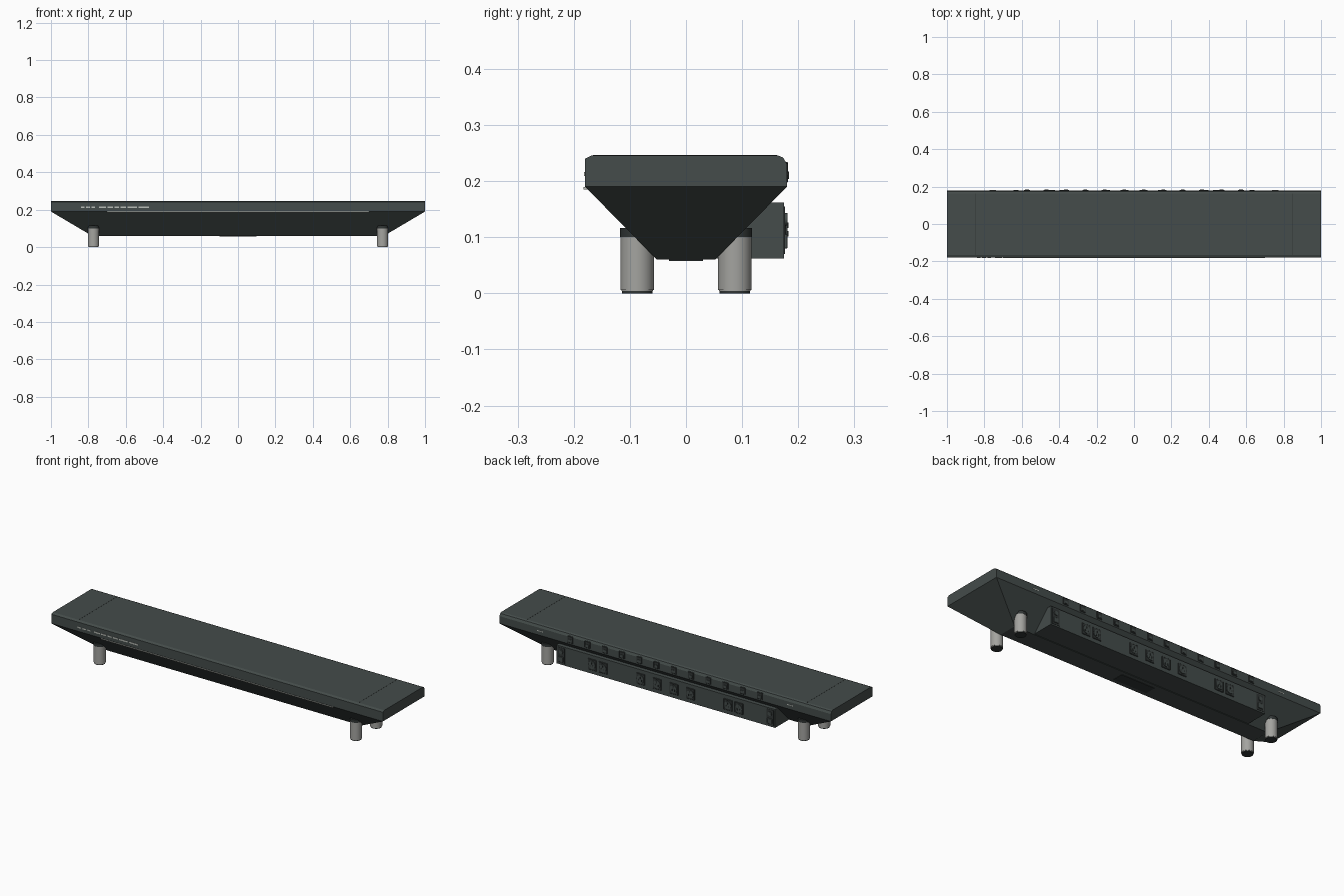
import bpy, bmesh
from math import pi
from mathutils import Matrix

if "Cube" in bpy.data.objects:
    bpy.data.objects.remove(bpy.data.objects["Cube"])


def material(name, r, g, b):
    m = bpy.data.materials.new(name)
    m.use_nodes = True
    m.diffuse_color = (r, g, b, 1)
    m.node_tree.nodes["Principled BSDF"].inputs["Base Color"].default_value = (r, g, b, 1)
    return m


CASE = material("charcoal casing", 0.058, 0.072, 0.069)
DARK = material("dark trim", 0.03, 0.036, 0.035)
METAL = material("brushed metal", 0.37, 0.37, 0.35)
PALE = material("pale marking", 0.5, 0.52, 0.48)


def finish(bm, name, mat, smooth=False):
    bmesh.ops.recalc_face_normals(bm, faces=bm.faces)
    mesh = bpy.data.meshes.new(name)
    bm.to_mesh(mesh)
    bm.free()
    obj = bpy.data.objects.new(name, mesh)
    bpy.context.collection.objects.link(obj)
    mesh.materials.append(mat)
    if smooth:
        bpy.ops.object.select_all(action='DESELECT')
        obj.select_set(True)
        bpy.context.view_layer.objects.active = obj
        bpy.ops.object.shade_smooth_by_angle(angle=0.6)
    return obj


def box(name, mat, x, y, z, bevel=0):
    """Box from (low, high) pairs."""
    bm = bmesh.new()
    spans = (x, y, z)
    centre = [(a + b) / 2 for a, b in spans]
    size = [b - a for a, b in spans]
    bmesh.ops.create_cube(bm, size=1, matrix=Matrix.Translation(centre) @ Matrix.Diagonal((*size, 1)))
    if bevel:
        bmesh.ops.bevel(bm, geom=bm.edges[:], offset=bevel, segments=1, affect='EDGES')
    return finish(bm, name, mat)


def cylinder(name, mat, r, centre, depth, along_y=False, sides=32, bevel=0):
    bm = bmesh.new()
    turn = Matrix.Rotation(pi / 2, 4, 'X') if along_y else Matrix()
    bmesh.ops.create_cone(bm, cap_ends=True, segments=sides, radius1=r, radius2=r,
                          depth=depth, matrix=Matrix.Translation(centre) @ turn)
    if bevel:
        rims = [e for e in bm.edges if any(len(f.verts) > 4 for f in e.link_faces)]
        bmesh.ops.bevel(bm, geom=rims, offset=bevel, segments=2, affect='EDGES')
    return finish(bm, name, mat, True)


# Upper casing: chamfered profile swept along x
profile = [(-0.18, 0.19), (-0.18, 0.24), (-0.167, 0.246),
           (0.163, 0.246), (0.173, 0.242), (0.18, 0.23), (0.18, 0.19)]
bm = bmesh.new()
face = bm.faces.new([bm.verts.new((-1, y, z)) for y, z in profile])
sweep = bmesh.ops.extrude_face_region(bm, geom=[face])
bmesh.ops.translate(bm, vec=(2, 0, 0),
                    verts=[v for v in sweep["geom"] if isinstance(v, bmesh.types.BMVert)])
finish(bm, "upper_casing", CASE)

# Tapered underside
bm = bmesh.new()
bmesh.ops.create_cube(bm, size=2)
for v in bm.verts:
    top = v.co.z > 0
    v.co.x *= 1 if top else 0.78
    v.co.y *= 0.18 if top else 0.052
    v.co.z = 0.19 if top else 0.06
finish(bm, "tapered_underside", CASE)

# Top panel seams and front light strip
for s, side in ((-1, "right"), (1, "left")):
    box("top_seam_" + side, DARK, (s * 0.845 - 0.0015, s * 0.845 + 0.0015),
        (-0.166, 0.162), (0.2455, 0.2465))
box("front_light_strip", PALE, (-0.7, 0.7), (-0.183, -0.175), (0.185, 0.189))

# Abstract front markings
x = -0.84
for i, width in enumerate((0.02, 0.022, 0.018, 0.035, 0.03, 0.025, 0.03, 0.05, 0.055)):
    box("front_marking_%d" % i, PALE, (x, x + width), (-0.1815, -0.179), (0.209, 0.216))
    x += width + (0.022 if i == 2 else 0.008)

# Feet with dark collars and pads
for sx, side in ((-1, "right"), (1, "left")):
    for sy, end in ((-1, "front"), (1, "back")):
        px, py = sx * 0.773, sy * 0.087
        tag = end + "_" + side
        cylinder("foot_" + tag, METAL, 0.03, (px, py, 0.053), 0.098, bevel=0.002)
        cylinder("foot_collar_" + tag, DARK, 0.0305, (px, py, 0.108), 0.016)
        cylinder("foot_pad_" + tag, DARK, 0.0275, (px, py, 0.003), 0.006)

# Rear socket housing
box("rear_housing", CASE, (-0.66, 0.66), (0.03, 0.175), (0.062, 0.162))


def socket(x, tag):
    z = 0.112
    box("socket_plate_" + tag, DARK, (x - 0.026, x + 0.026), (0.172, 0.178),
        (z - 0.03, z + 0.03), 0.002)
    cylinder("socket_face_" + tag, CASE, 0.021, (x, 0.178, z), 0.006, True, 24)
    for dx, dz in ((-0.008, -0.006), (0.008, -0.006), (0, 0.009)):
        box("socket_pin_" + tag, DARK, (x + dx - 0.002, x + dx + 0.002),
            (0.178, 0.183), (z + dz - 0.005, z + dz + 0.005))


for i, x in enumerate((-0.443, -0.377, -0.15, -0.05, 0.05, 0.15, 0.377, 0.443)):
    socket(x, str(i))

# End plates on the housing, each with a small inlet and switch
for s, side in ((-1, "right"), (1, "left")):
    x = s * 0.63
    box("end_plate_" + side, DARK, (x - 0.022, x + 0.022), (0.173, 0.1765), (0.07, 0.155))
    box("end_inlet_" + side, CASE, (x - 0.014, x + 0.014), (0.174, 0.181), (0.08, 0.106), 0.001)
    cylinder("end_switch_" + side, CASE, 0.011, (x, 0.178, 0.132), 0.006, True, 20)
    box("rear_marking_" + side, PALE, (s * 0.755 - 0.018, s * 0.755 + 0.018),
        (0.179, 0.181), (0.211, 0.215))

# Row of small ports along the upper casing
for i in range(12):
    x = (i - 5.5) * 0.104
    box("port_frame_%d" % i, DARK, (x - 0.017, x + 0.017), (0.172, 0.182), (0.197, 0.234), 0.002)
    box("port_tongue_%d" % i, CASE, (x - 0.01, x + 0.01), (0.178, 0.184), (0.204, 0.217))

# Slim dark plates beneath
box("bottom_plate", DARK, (-0.1, 0.1), (-0.03, 0.03), (0.058, 0.062))
